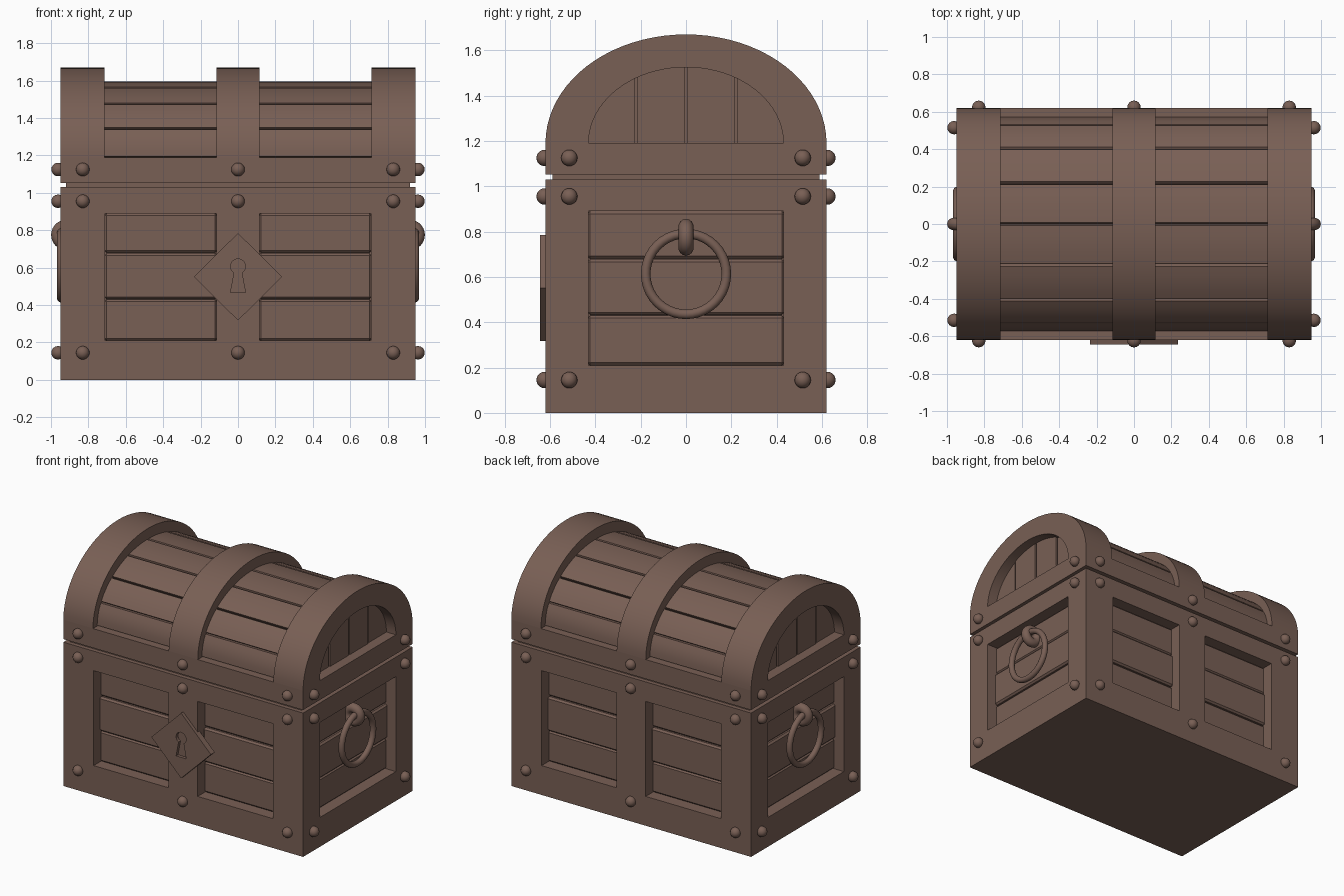
import bpy, bmesh
from math import sin, cos, pi, radians
from mathutils import Matrix, Vector

if "Cube" in bpy.data.objects:
    bpy.data.objects.remove(bpy.data.objects["Cube"])

brown = bpy.data.materials.new("brown_wood")
brown.diffuse_color = (0.19, 0.115, 0.09, 1)
brown.use_nodes = True
brown.node_tree.nodes["Principled BSDF"].inputs["Base Color"].default_value = brown.diffuse_color


def finish(name, bm, smooth=True):
    bmesh.ops.recalc_face_normals(bm, faces=bm.faces)
    me = bpy.data.meshes.new(name)
    bm.to_mesh(me)
    bm.free()
    ob = bpy.data.objects.new(name, me)
    bpy.context.collection.objects.link(ob)
    me.materials.append(brown)
    bpy.ops.object.select_all(action='DESELECT')
    ob.select_set(True)
    bpy.context.view_layer.objects.active = ob
    if smooth:
        bpy.ops.object.shade_smooth_by_angle(angle=radians(35))
    return ob


def add_box(bm, x0, x1, y0, y1, z0, z1, bevel=0):
    m = Matrix.Translation(((x0 + x1) / 2, (y0 + y1) / 2, (z0 + z1) / 2)) @ \
        Matrix.Diagonal((abs(x1 - x0), abs(y1 - y0), abs(z1 - z0), 1))
    vs = bmesh.ops.create_cube(bm, size=1, matrix=m)["verts"]
    if bevel:
        edges = {e for v in vs for e in v.link_edges}
        bmesh.ops.bevel(bm, geom=list(edges), offset=bevel, segments=1, affect='EDGES')


def add_prism(bm, pts, a0, a1, axis='X'):
    # profile is (y, z) extruded along X, or (x, z) extruded along Y
    def put(p, a):
        return (a, p[0], p[1]) if axis == 'X' else (p[0], a, p[1])
    lo = [bm.verts.new(put(p, a0)) for p in pts]
    hi = [bm.verts.new(put(p, a1)) for p in pts]
    n = len(pts)
    bm.faces.new(lo)
    bm.faces.new(hi[::-1])
    for i in range(n):
        bm.faces.new((lo[i], hi[i], hi[(i + 1) % n], lo[(i + 1) % n]))


def arc(w, h, t0=0.0, t1=pi, n=32, z=1.19):
    return [(w * cos(t0 + (t1 - t0) * i / n), z + h * sin(t0 + (t1 - t0) * i / n))
            for i in range(n + 1)]


def cut(ob, cutter):
    mod = ob.modifiers.new("cut", 'BOOLEAN')
    mod.operation, mod.object, mod.solver = 'DIFFERENCE', cutter, 'EXACT'
    bpy.ops.object.select_all(action='DESELECT')
    bpy.context.view_layer.objects.active = ob
    ob.select_set(True)
    bpy.ops.object.modifier_apply(modifier=mod.name)
    bpy.data.objects.remove(cutter)


# body frame with recessed windows
bm = bmesh.new()
for s in (-1, 1):
    for t in (-1, 1):
        add_box(bm, t * .115, t * .71, s * .51, s * .8, .21, .89)
    add_box(bm, s * .84, s * 1.1, -.43, .43, .21, .89)
windows = finish("window_cutter", bm, False)
windows.hide_render = True
bm = bmesh.new()
add_box(bm, -.95, .95, -.62, .62, 0, 1.03)
frame = finish("body_frame", bm, False)
cut(frame, windows)

# planks inside the windows
bm = bmesh.new()
for z0, z1, d in ((.21, .43, .075), (.432, .678, .065), (.68, .89, .075)):
    for s in (-1, 1):
        for t in (-1, 1):
            add_box(bm, t * .11, t * .715, s * .505, s * (.62 - d), z0, z1, .012)
        add_box(bm, s * .835, s * (.95 - d), -.435, .435, z0, z1, .012)
finish("body_planks", bm)

# narrow neck in the gap under the lid, and the lid rail
bm = bmesh.new()
add_box(bm, -.92, .92, -.59, .59, 1.0, 1.08)
finish("lid_gap_neck", bm)
bm = bmesh.new()
add_box(bm, -.95, .95, -.62, .62, 1.052, 1.19)
finish("lid_rail", bm)

# arched lid bands: two open end arches and a middle strap
for name, x0, x1 in (("left_lid_band", -.95, -.715), ("middle_lid_band", -.115, .115),
                     ("right_lid_band", .715, .95)):
    bm = bmesh.new()
    add_prism(bm, arc(.62, .48, n=40) + arc(.43, .335, n=40)[::-1], x0, x1)
    finish(name, bm)

# lid planks over a core barrel
bm = bmesh.new()
add_prism(bm, arc(.553, .388), -.84, .84)
finish("lid_core", bm)
bm = bmesh.new()
for i in range(8):
    t0, t1 = pi * i / 8, pi * (i + 1) / 8
    g = .014
    outer = [*arc(.553, .388, t0, t0 + .001, 1)[:1], *arc(.573, .405, t0 + g, t1 - g, 4),
             *arc(.553, .388, t1 - .001, t1, 1)[1:]]
    add_prism(bm, outer + arc(.5, .34, t0, t1, 4)[::-1], -.72, .72)
finish("lid_planks", bm)

# vertical planks closing the lid ends
bm = bmesh.new()
for s in (-1, 1):
    for i in range(4):
        y0, y1 = -.44 + .22 * i + .006, -.44 + .22 * (i + 1) - .006
        top = [(y0 + (y1 - y0) * k / 6) for k in range(7)]
        pts = [(y, 1.185 + .345 * max(.02, 1 - (y / .44) ** 2) ** .5) for y in top]
        add_prism(bm, [(y0, 1.18)] + pts + [(y1, 1.18)], s * .83, s * (.875 if i in (0, 3) else .88))
finish("lid_end_planks", bm)

# rivets
bm = bmesh.new()
for z in (.145, .955, 1.125):
    for s in (-1, 1):
        spots = [(x, s * .624, z) for x in (-.83, 0, .83)] + [(s * .962, y, z) for y in (-.515, .515)]
        for p in spots:
            bmesh.ops.create_uvsphere(bm, u_segments=16, v_segments=10, radius=.036,
                                      matrix=Matrix.Translation(p))
finish("rivets", bm)


# ring handles and their loops
def torus(name, loc, major, minor, rot):
    bpy.ops.mesh.primitive_torus_add(location=loc, rotation=rot, major_radius=major, minor_radius=minor,
                                     major_segments=40, minor_segments=14)
    ob = bpy.context.object
    ob.name = name
    ob.data.materials.append(brown)
    bpy.ops.object.shade_smooth()


for side, s in (("left", -1), ("right", 1)):
    torus(side + "_handle_ring", (s * .946, 0, .613), .178, .021, (0, pi / 2, 0))
    torus(side + "_handle_loop", (s * .918, 0, .775), .048, .033, (pi / 2, 0, 0))

# diamond lock plate with keyhole
bm = bmesh.new()
add_prism(bm, [(0, .318), (.236, .551), (0, .785), (-.236, .551)], -.644, -.60, 'Y')
plate = finish("lock_plate", bm, False)
bm = bmesh.new()
hole = [(.04 * cos(radians(a)), .607 + .04 * sin(radians(a))) for a in range(-60, 241, 20)]
add_prism(bm, hole + [(-.04, .468), (.04, .468)], -.7, -.622, 'Y')
keyhole = finish("keyhole_cutter", bm, False)
keyhole.hide_render = True
cut(plate, keyhole)
